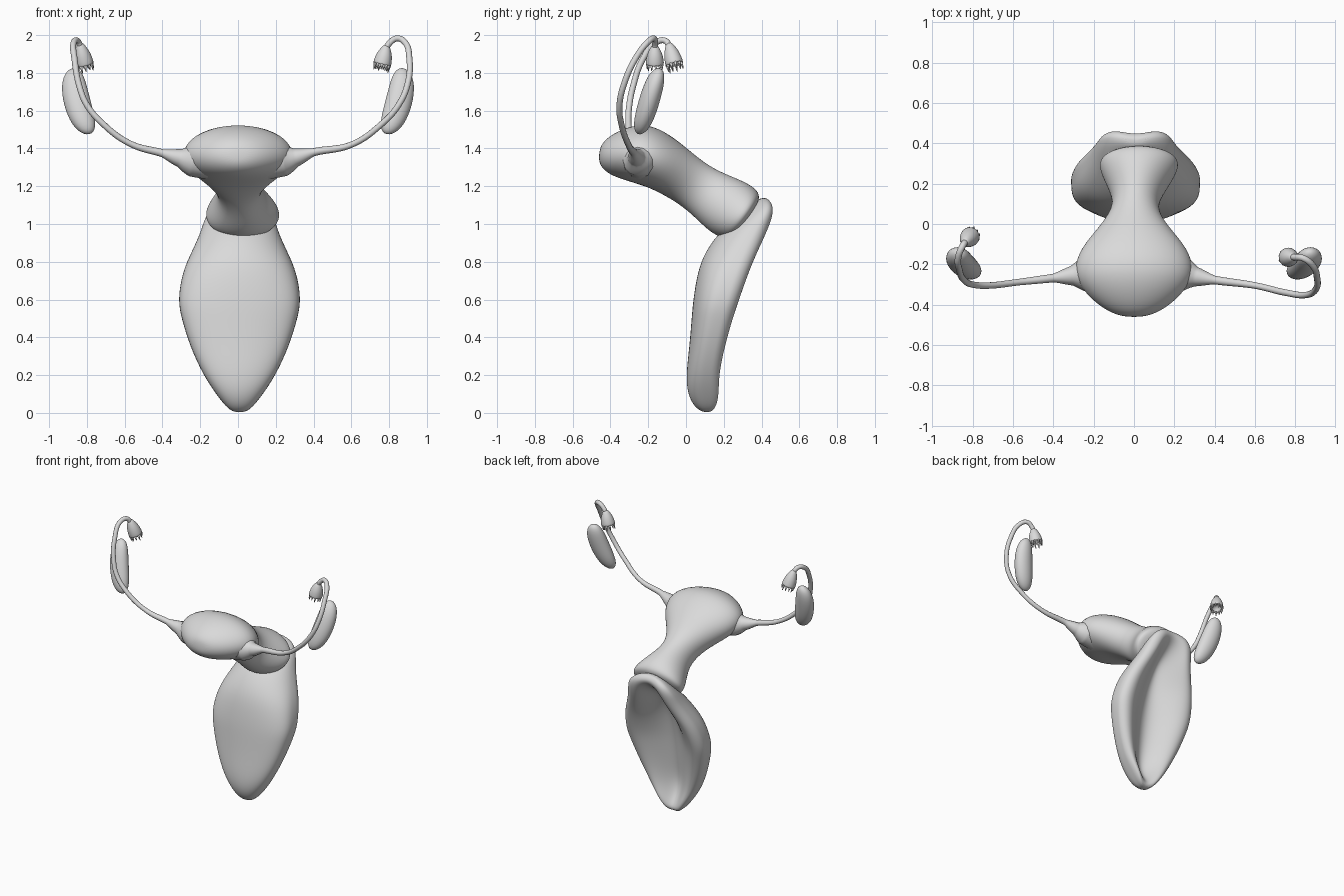
import bpy, math
from mathutils import Vector

cube = bpy.data.objects.get("Cube")
if cube:
    bpy.data.objects.remove(cube, do_unlink=True)

mat = bpy.data.materials.new("soft grey")
mat.use_nodes = True
grey = (0.7, 0.7, 0.7, 1)
mat.diffuse_color = grey
mat.node_tree.nodes["Principled BSDF"].inputs["Base Color"].default_value = grey


def finish(ob):
    ob.data.materials.clear()
    ob.data.materials.append(mat)
    for p in ob.data.polygons:
        p.use_smooth = True
    return ob


def loft(name, rings, subdiv=2):
    """Skin a list of equal closed rings and cap both ends."""
    n = len(rings[0])
    verts = [v for ring in rings for v in ring]
    faces = [(r * n + i, r * n + (i + 1) % n, (r + 1) * n + (i + 1) % n, (r + 1) * n + i)
             for r in range(len(rings) - 1) for i in range(n)]
    faces += [tuple(reversed(range(n))), tuple(range(len(verts) - n, len(verts)))]
    me = bpy.data.meshes.new(name)
    me.from_pydata(verts, [], faces)
    ob = bpy.data.objects.new(name, me)
    bpy.context.collection.objects.link(ob)
    bpy.context.view_layer.objects.active = ob
    bpy.ops.object.select_all(action='DESELECT')
    ob.select_set(True)
    bpy.ops.object.mode_set(mode='EDIT')
    bpy.ops.mesh.select_all(action='SELECT')
    bpy.ops.mesh.normals_make_consistent(inside=False)
    bpy.ops.object.mode_set(mode='OBJECT')
    mod = ob.modifiers.new("Smooth", 'SUBSURF')
    mod.levels = mod.render_levels = subdiv
    return finish(ob)


def angles(n):
    return [2 * math.pi * i / n for i in range(n)]


# Main body: tilted oval rings from the rounded end to the neck
# (x centre, y, z, half width, half thickness, tilt in degrees)
body = [(0, -.46, 1.368, .035, .025, 85), (0, -.445, 1.37, .11, .07, 85),
        (0, -.38, 1.378, .208, .122, 80), (0, -.265, 1.385, .305, .165, 72),
        (0, -.145, 1.335, .282, .152, 65), (0, -.06, 1.278, .205, .138, 58),
        (0, .03, 1.215, .128, .128, 55), (.01, .12, 1.155, .108, .138, 55),
        (.02, .22, 1.09, .165, .165, 55), (.025, .29, 1.05, .203, .158, 55),
        (.025, .32, 1.032, .187, .128, 55), (.025, .33, 1.025, .08, .05, 55)]


def body_ring(x, y, z, rx, rn, tilt):
    t = math.radians(tilt)
    across = Vector((0, math.cos(t), math.sin(t)))
    return [Vector((x + rx * math.cos(a), y, z)) + across * rn * math.sin(a) for a in angles(24)]


loft("body", [body_ring(*row) for row in body])

# Hollow leaf-shaped cup, open to the back, with a rounded rim
# (z, half width, front y, rim y)
cup = [(.003, .03, .09, .13), (.03, .07, .045, .16), (.1, .125, .008, .175), (.2, .192, 0, .174),
       (.35, .262, .018, .205), (.5, .308, .03, .248), (.6, .328, .038, .282), (.75, .302, .062, .335),
       (.85, .255, .1, .378), (.95, .208, .17, .425), (1.03, .185, .265, .456), (1.085, .15, .335, .463),
       (1.12, .1, .372, .447), (1.138, .04, .395, .425)]


def cup_ring(z, rx, front, rim):
    depth = rim - front
    widest = rim - .28 * depth
    hollow = .6 * depth * min(1, max(0, z - .03) / .1) * min(1, max(0, 1.1 - z) / .12)
    square = .58 + .42 * min(1, max(0, z - .7) / .3)
    lip = .8 - .15 * min(1, max(0, z - .7) / .3)
    ring = []
    for a in angles(48):
        s, u = math.sin(a), abs(math.cos(a))
        if s >= -1e-6:
            y = widest - (widest - front) * abs(s) ** square
        elif u > lip:
            y = widest + (rim - widest) * math.sqrt(max(0, 1 - ((u - lip) / (1 - lip)) ** 2))
        else:
            y = rim - hollow * (1 + math.cos(math.pi * u / lip)) / 2
        ring.append((.008 + rx * math.cos(a), y, z))
    return ring


loft("leaf_cup", [cup_ring(*row) for row in cup])

# Side tubes: swept curves, wide where they leave the body
right_path = [(-.15, -.24, 1.335), (-.25, -.25, 1.338), (-.31, -.257, 1.35), (-.4, -.268, 1.375),
              (-.57, -.288, 1.425), (-.72, -.305, 1.535), (-.8, -.3, 1.63), (-.84, -.28, 1.73),
              (-.865, -.23, 1.87), (-.87, -.16, 1.96), (-.85, -.11, 1.97), (-.832, -.085, 1.935)]
left_path = [(.15, -.24, 1.335), (.25, -.25, 1.34), (.31, -.262, 1.353), (.4, -.278, 1.38),
             (.6, -.305, 1.42), (.75, -.34, 1.52), (.85, -.352, 1.63), (.9, -.325, 1.75),
             (.907, -.265, 1.88), (.885, -.205, 1.96), (.84, -.17, 1.982), (.8, -.165, 1.955),
             (.782, -.165, 1.925)]


def tube(name, path):
    cu = bpy.data.curves.new(name, 'CURVE')
    cu.dimensions = '3D'
    cu.bevel_depth = 1
    cu.bevel_resolution = 4
    cu.use_fill_caps = True
    sp = cu.splines.new('BEZIER')
    sp.bezier_points.add(len(path) - 1)
    for i, (bp, co) in enumerate(zip(sp.bezier_points, path)):
        bp.co = co
        bp.handle_left_type = bp.handle_right_type = 'AUTO'
        bp.radius = [.1, .085, .048, .021][i] if i < 4 else .016
    ob = bpy.data.objects.new(name, cu)
    bpy.context.collection.objects.link(ob)
    bpy.ops.object.select_all(action='DESELECT')
    bpy.context.view_layer.objects.active = ob
    ob.select_set(True)
    bpy.ops.object.convert(target='MESH')
    finish(bpy.context.object)


# Fringed bell at each tube end, with a ring of small teeth
def bell(name, top, base):
    top, base = Vector(top), Vector(base)
    axis = base - top
    q = axis.to_track_quat('Z', 'Y')
    profile = [(-.15, .014), (.1, .028), (.4, .042), (.75, .048), (1, .05), (.98, .04), (.7, .02)]
    loft(name, [[top + axis * t + q @ Vector((r * math.cos(a), r * math.sin(a), 0))
                 for a in angles(16)] for t, r in profile], 1)
    for k, a in enumerate(angles(11)):
        out = q @ Vector((math.cos(a), math.sin(a), 0))
        length = .02 + .006 * (k % 3)
        bpy.ops.mesh.primitive_cone_add(vertices=6, radius1=.009, radius2=.002, depth=length + .01,
                                        location=base + out * .04 + axis.normalized() * length * .4)
        ob = bpy.context.object
        ob.name = name + "_tooth"
        ob.rotation_mode = 'QUATERNION'
        ob.rotation_quaternion = q
        finish(ob)


# Bean-shaped pods beside the tubes
def pod(name, side):
    bpy.ops.mesh.primitive_uv_sphere_add(segments=32, ring_count=20, radius=1)
    ob = bpy.context.object
    ob.name = name
    for v in ob.data.vertices:
        x, y, z = v.co
        blunt = 1 + .25 * z * z
        bend = .02 * (1 - z * z)
        v.co = (side * (.832 + .067 * x * blunt + .045 * z + bend),
                -.195 + .056 * y * blunt + .05 * z, 1.65 + .174 * z - .02 * x)
    if side < 0:
        ob.data.flip_normals()
    finish(ob)


tube("right_tube", right_path)
tube("left_tube", left_path)
bell("right_bell", (-.835, -.088, 1.945), (-.81, -.06, 1.842))
bell("left_bell", (.785, -.165, 1.935), (.762, -.165, 1.842))
pod("right_pod", -1)
pod("left_pod", 1)
